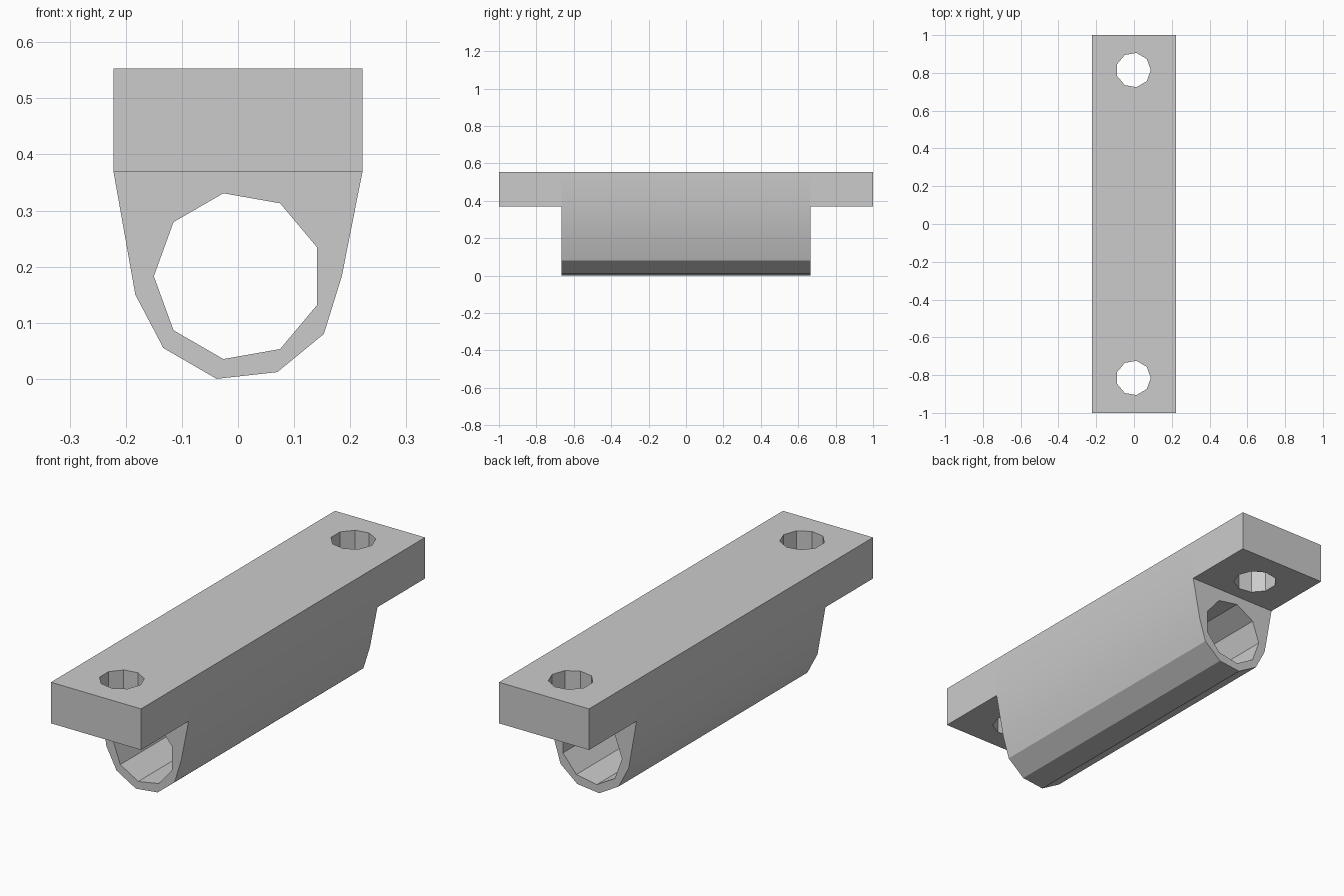
import bpy
import bmesh
import math
from mathutils import Vector

cube = bpy.data.objects.get("Cube")
if cube:
    bpy.data.objects.remove(cube, do_unlink=True)

HALF_BODY, HALF_LENGTH = 0.665, 1.0
HALF_WIDTH, SHOULDER, TOP = 0.222, 0.37, 0.553
SIDES = 9

grey = bpy.data.materials.new("plain grey")
grey.use_nodes = True
grey.diffuse_color = (0.6, 0.6, 0.6, 1)
grey.node_tree.nodes["Principled BSDF"].inputs["Base Color"].default_value = grey.diffuse_color


def extrude(bm, faces, distance):
    """Push connected faces along y and return the new end faces."""
    result = bmesh.ops.extrude_face_region(bm, geom=faces)["geom"]
    verts = [g for g in result if isinstance(g, bmesh.types.BMVert)]
    bmesh.ops.translate(bm, verts=verts, vec=Vector((0, distance, 0)))
    return [g for g in result if isinstance(g, bmesh.types.BMFace)]


def make_object(name, bm):
    bmesh.ops.recalc_face_normals(bm, faces=bm.faces)
    mesh = bpy.data.meshes.new(name)
    bm.to_mesh(mesh)
    bm.free()
    mesh.materials.append(grey)
    obj = bpy.data.objects.new(name, mesh)
    bpy.context.collection.objects.link(obj)
    return obj


def hole_cutter(name, radius, depth, location, rotation=(0, 0, 0)):
    bm = bmesh.new()
    bmesh.ops.create_cone(bm, cap_ends=True, segments=SIDES,
                          radius1=radius, radius2=radius, depth=depth)
    # Start the polygon with a corner on +x
    corner = max(bm.verts, key=lambda v: v.co.z).co
    turn = -math.atan2(corner.y, corner.x)
    for v in bm.verts:
        x, y = v.co.x, v.co.y
        v.co.x = x * math.cos(turn) - y * math.sin(turn)
        v.co.y = x * math.sin(turn) + y * math.cos(turn)
    obj = make_object(name, bm)
    obj.location = location
    obj.rotation_euler = rotation
    obj.hide_render = True
    return obj


# Cross-section: mounting bar above, rounded barrel below
bm = bmesh.new()
barrel_outline = [(-HALF_WIDTH, SHOULDER), (-0.183, 0.15), (-0.133, 0.055),
                  (-0.038, 0.0), (0.07, 0.012), (0.153, 0.08),
                  (0.185, 0.183), (HALF_WIDTH, SHOULDER)]
lower = [bm.verts.new((x, -HALF_BODY, z)) for x, z in barrel_outline]
upper = [bm.verts.new((x, -HALF_BODY, TOP)) for x in (HALF_WIDTH, -HALF_WIDTH)]
section = [bm.faces.new(lower), bm.faces.new([lower[0], lower[-1]] + upper)]
bar_front = section[1]
ends = extrude(bm, section, 2 * HALF_BODY)
bar_back = max(ends, key=lambda f: f.calc_center_median().z)

# Mounting tabs beyond both ends of the barrel
tab = HALF_LENGTH - HALF_BODY
extrude(bm, [bar_back], tab)
extrude(bm, [bar_front], -tab)
bracket = make_object("tube_bracket", bm)

# Long bore and the two screw holes
cutters = [hole_cutter("bore_cutter", 0.15, 3, (0, 0, 0.183),
                       (math.pi / 2, math.pi, 0))]
for side in (-1, 1):
    cutters.append(hole_cutter("screw_hole_cutter", 0.092, 1,
                               (-0.003, side * 0.815, 0.5)))

bpy.ops.object.select_all(action="DESELECT")
bpy.context.view_layer.objects.active = bracket
bracket.select_set(True)
for cutter in cutters:
    cut = bracket.modifiers.new(cutter.name, "BOOLEAN")
    cut.operation = "DIFFERENCE"
    cut.solver = "EXACT"
    cut.object = cutter
    bpy.ops.object.modifier_apply(modifier=cut.name)
for cutter in cutters:
    bpy.data.objects.remove(cutter, do_unlink=True)

bpy.ops.object.shade_smooth_by_angle(angle=math.radians(30))
